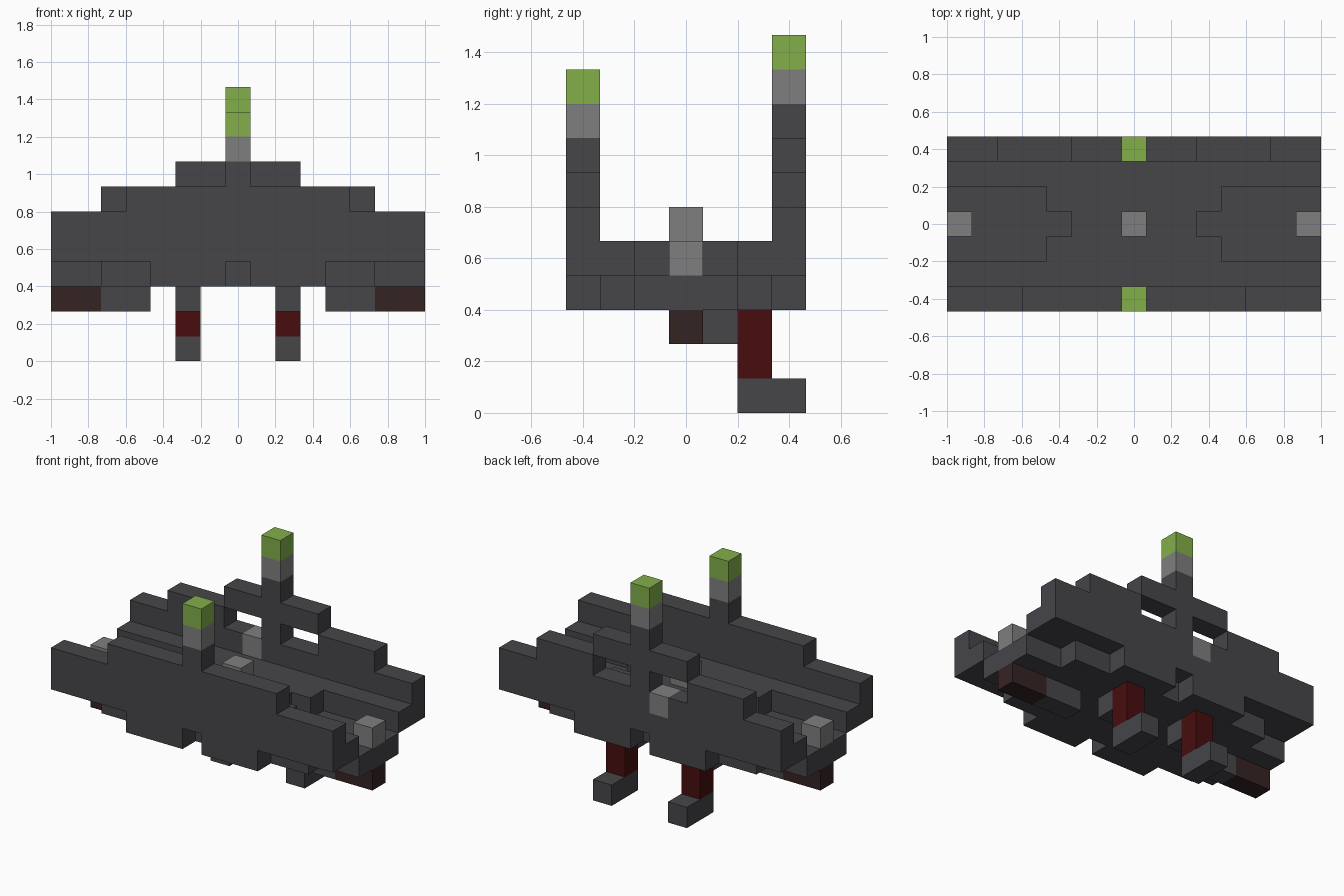
import bpy, bmesh
from mathutils import Vector

if "Cube" in bpy.data.objects:
    bpy.data.objects.remove(bpy.data.objects["Cube"])

U = 2 / 15  # one block


def material(name, rgb):
    col = [(c / 255 / 12.92 if c < 11 else ((c / 255 + 0.055) / 1.055) ** 2.4) for c in rgb] + [1]
    m = bpy.data.materials.new(name)
    m.use_nodes = True
    m.diffuse_color = col
    m.node_tree.nodes["Principled BSDF"].inputs["Base Color"].default_value = col
    return m


HULL = material("charcoal", (70, 70, 74))
GREY = material("mid grey", (127, 127, 127))
GREEN = material("leaf green", (131, 175, 75))
RED = material("dark red", (72, 13, 14))
BROWN = material("dark brown", (54, 35, 36))


def blocks(name, mat, *spans, mirror=False):
    """Boxes given as first and last block index along x, y and z."""
    spans = list(spans)
    if mirror:
        spans += [(-b, -a, *rest) for a, b, *rest in spans]
    bm = bmesh.new()
    for x0, x1, y0, y1, z0, z1 in spans:
        lo = Vector((x0 - 0.5, y0 - 0.5, z0)) * U
        hi = Vector((x1 + 0.5, y1 + 0.5, z1 + 1)) * U
        for v in bmesh.ops.create_cube(bm, size=1)["verts"]:
            v.co = (lo + hi) / 2 + Vector(p * s for p, s in zip(v.co, hi - lo))
    me = bpy.data.meshes.new(name)
    bm.to_mesh(me)
    bm.free()
    me.materials.append(mat)
    ob = bpy.data.objects.new(name, me)
    bpy.context.collection.objects.link(ob)
    return ob


# Keel and deck
blocks("keel", HULL, (-7, 7, -1, 1, 3, 3), (-5, 5, -2, -2, 3, 3), (-5, 5, 2, 2, 3, 3))
blocks("deck", HULL, (-2, 2, -1, 1, 4, 4), (-7, 7, -2, -2, 4, 4), (-7, 7, 2, 2, 4, 4))
blocks("deck_corners", HULL, (3, 3, -1, -1, 4, 4), (3, 3, 1, 1, 4, 4), mirror=True)

# Stepped walls
blocks("front_wall", HULL, (-7, 7, -3, -3, 4, 5), (-4, 4, -3, -3, 6, 6), (0, 0, -3, -3, 7, 7))
blocks("back_wall", HULL, (-7, 7, 3, 3, 4, 4), (-7, -2, 3, 3, 5, 5), (0, 7, 3, 3, 5, 5),
       (0, 0, 3, 3, 6, 6), (-2, 2, 3, 3, 7, 7), (0, 0, 3, 3, 8, 8))
blocks("back_wall_shoulders", HULL, (3, 5, 3, 3, 6, 6), mirror=True)
for side, y in (("front", -3), ("back", 3)):
    blocks(side + "_skirt", HULL, (1, 3, y, y, 3, 3), mirror=True)

# Masts with lamps
for side, y, z in (("front", -3, 8), ("back", 3, 9)):
    blocks(side + "_mast", GREY, (0, 0, y, y, z, z))
    blocks(side + "_lamp", GREEN, (0, 0, y, y, z + 1, z + 1))

# Grey fittings
blocks("end_posts", GREY, (7, 7, 0, 0, 4, 4), mirror=True)
blocks("centre_post", GREY, (0, 0, 0, 0, 5, 5))
blocks("window_sill", GREY, (-1, -1, 3, 3, 5, 5))

# Underside
blocks("end_pads", BROWN, (6, 7, 0, 0, 2, 2), mirror=True)
blocks("inner_pads", HULL, (4, 5, 0, 0, 2, 2), mirror=True)
blocks("hips", HULL, (2, 2, 1, 1, 2, 2), mirror=True)
blocks("legs", RED, (2, 2, 2, 2, 1, 2), mirror=True)
blocks("feet", HULL, (2, 2, 2, 3, 0, 0), mirror=True)
